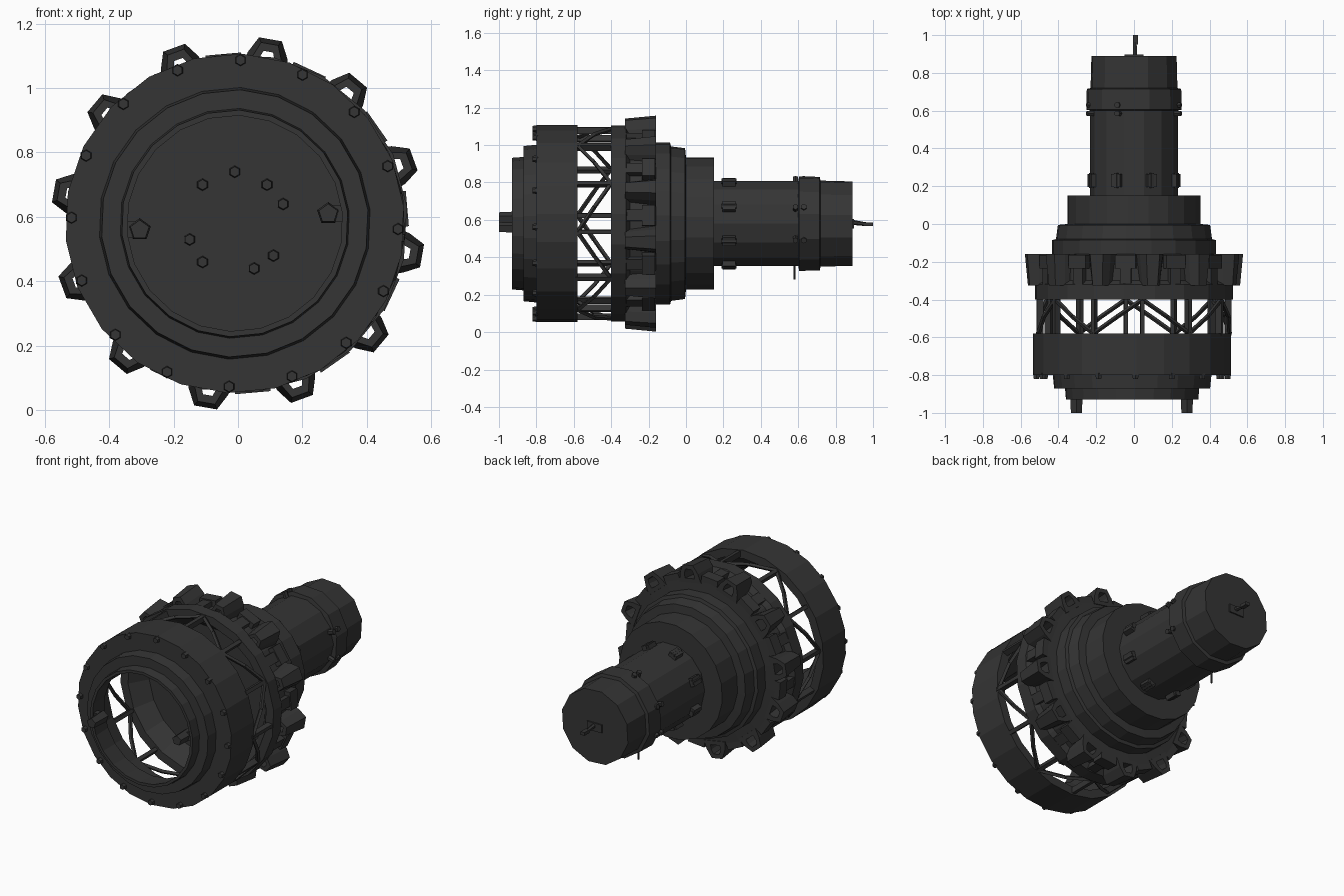
import bpy, bmesh, math
from mathutils import Matrix, Vector

cube = bpy.data.objects.get("Cube")
if cube:
    bpy.data.objects.remove(cube)

dark = bpy.data.materials.new("charcoal metal")
dark.use_nodes = True
dark.diffuse_color = (0.035, 0.035, 0.035, 1)
dark.node_tree.nodes["Principled BSDF"].inputs["Base Color"].default_value = (0.035, 0.035, 0.035, 1)
AXIS_Z = 0.58


def finish(name, bm):
    bmesh.ops.recalc_face_normals(bm, faces=bm.faces)
    me = bpy.data.meshes.new(name)
    bm.to_mesh(me)
    bm.free()
    me.materials.append(dark)
    ob = bpy.data.objects.new(name, me)
    ob.location = (0, 0, AXIS_Z)
    bpy.context.collection.objects.link(ob)
    return ob


def lathe(name, profile, sides, turn=0, x=0, closed=False):
    """Turn a (radius, y) profile round the y axis."""
    bm = bmesh.new()
    rings = []
    for r, y in profile:
        rings.append([bm.verts.new((x + r * math.cos(turn + math.tau * i / sides), y,
                                    r * math.sin(turn + math.tau * i / sides)))
                      for i in range(sides)])
    pairs = list(zip(rings, rings[1:]))
    if closed:
        pairs.append((rings[-1], rings[0]))
    else:
        bm.faces.new(rings[0])
        bm.faces.new(rings[-1])
    for a, b in pairs:
        for i in range(sides):
            j = (i + 1) % sides
            bm.faces.new((a[i], a[j], b[j], b[i]))
    return finish(name, bm)


def add_box(bm, centre, size, matrix=Matrix()):
    m = matrix @ Matrix.Translation(centre) @ Matrix.Diagonal((*size, 1))
    bmesh.ops.create_cube(bm, size=1, matrix=m)


def add_rod(bm, a, b, radius, sides=6, tip=1):
    a, b = Vector(a), Vector(b)
    rot = (b - a).to_track_quat('Z', 'Y').to_matrix().to_4x4()
    bmesh.ops.create_cone(bm, cap_ends=True, segments=sides, radius1=radius, radius2=radius * tip,
                          depth=(b - a).length, matrix=Matrix.Translation((a + b) / 2) @ rot)


def polar(r, deg, y):
    return Vector((r * math.cos(math.radians(deg)), y, r * math.sin(math.radians(deg))))


def spoke(deg):
    """Frame whose local z points outward at the given angle."""
    return Matrix.Rotation(math.radians(90 - deg), 4, 'Y')


# Hollow front drum with stepped rim
lathe("front_drum", [(0.335, -0.93), (0.352, -0.93), (0.357, -0.87), (0.415, -0.87),
                     (0.422, -0.8), (0.527, -0.8), (0.527, -0.58), (0.475, -0.58),
                     (0.46, -0.72), (0.345, -0.8)], 22, 0.1, -0.01, closed=True)

# Hollow hub behind the cage, its floor set inside
lathe("rear_hub", [(0.4, -0.3), (0.475, -0.4), (0.527, -0.4), (0.527, -0.32), (0.495, -0.3),
                   (0.495, -0.165), (0.435, -0.16), (0.435, -0.085), (0.415, -0.08),
                   (0.405, -0.005), (0.355, 0.0), (0.355, 0.15), (0.22, 0.15)], 20, 0.1)

# Shaft, collar and end cap
lathe("shaft", [(0.233, 0.14), (0.233, 0.61)], 14)
lathe("shaft_collar", [(0.23, 0.6), (0.258, 0.605), (0.255, 0.715), (0.23, 0.72)], 12, 0.2)
lathe("shaft_end_cap", [(0.235, 0.71), (0.23, 0.89)], 12, 0.2)

# Cage of posts and zigzag braces
bm = bmesh.new()
posts = 12
step = 360 / posts
for i in range(posts):
    a = 85 + i * step
    add_box(bm, (0, -0.49, 0.5), (0.022, 0.2, 0.035), spoke(a))
    y0, y1 = (-0.4, -0.58) if i % 2 == 0 else (-0.58, -0.4)
    mid = polar(0.508, a + step / 2, (y0 + y1) / 2)
    add_rod(bm, polar(0.508, a, y0), mid, 0.012, 4)
    add_rod(bm, mid, polar(0.508, a + step, y1), 0.012, 4)
finish("cage_struts", bm)

# Looped lugs, tapering toward the front, with solid teeth between
outer = [(-0.075, 0.475), (-0.062, 0.53), (-0.036, 0.58), (0.036, 0.58), (0.062, 0.53), (0.075, 0.475)]
hole = [(-0.032, 0.5), (-0.032, 0.53), (-0.02, 0.555), (0.02, 0.555), (0.032, 0.53), (0.032, 0.5)]
bm = bmesh.new()
for k in range(12):
    frame = spoke(20 + 30 * k)
    loops = []
    for y, narrow, low in ((-0.16, 1, 1), (-0.325, 0.75, 0.975)):
        for shape in (outer, hole):
            loops.append([bm.verts.new(frame @ Vector((t * narrow, y, r * low))) for t, r in shape])
    back_out, back_in, front_out, front_in = loops
    for p, q in ((back_out, back_in), (front_out, front_in), (back_out, front_out), (back_in, front_in)):
        for i in range(len(outer)):
            j = (i + 1) % len(outer)
            bm.faces.new((p[i], p[j], q[j], q[i]))
finish("looped_lugs", bm)

bm = bmesh.new()
for k in range(12):
    frame = spoke(35 + 30 * k)
    add_box(bm, (0, -0.2, 0.49), (0.11, 0.07, 0.075), frame)
    add_box(bm, (0, -0.27, 0.49), (0.06, 0.1, 0.06), frame)
finish("small_teeth", bm)

# Rim bolts on the drum face
bm = bmesh.new()
for k in range(16):
    p = polar(0.507, 22.5 * k - 2, -0.79)
    p.x -= 0.01
    add_rod(bm, p, p + Vector((0, -0.03, 0)), 0.02, 6, 0.8)
finish("rim_bolts", bm)

# Bolts on the hub floor
bm = bmesh.new()
for x, z in ((-0.11, 0.7), (-0.01, 0.74), (0.09, 0.7), (0.14, 0.64),
             (-0.15, 0.53), (-0.11, 0.46), (0.05, 0.44), (0.11, 0.48)):
    add_rod(bm, (x, -0.29, z - AXIS_Z), (x, -0.34, z - AXIS_Z), 0.02, 6, 0.8)
finish("floor_bolts", bm)

# Two front prongs on the rim
bm = bmesh.new()
for x, z in ((-0.305, -0.02), (0.28, 0.03)):
    add_rod(bm, (x, -0.88, z), (x, -1.0, z), 0.036, 5, 0.85)
    add_box(bm, (x * 1.08, -0.9, z), (0.05, 0.04, 0.05))
finish("front_prongs", bm)

# Clips round the shaft
bm = bmesh.new()
for k in range(8):
    frame = spoke(22.5 + 45 * k)
    add_box(bm, (0, 0.23, 0.235), (0.05, 0.07, 0.04), frame)
    add_rod(bm, frame @ Vector((0, 0.19, 0.245)), frame @ Vector((0, 0.27, 0.245)), 0.014)
finish("shaft_clips", bm)

# Collar screws and thin lower pin
bm = bmesh.new()
for a in (20, 110, 160, 200, 340):
    for y in (0.585, 0.63):
        add_rod(bm, polar(0.22, a, y), polar(0.265, a, y), 0.016)
add_rod(bm, (-0.08, 0.58, -0.2), (-0.08, 0.58, -0.3), 0.005)
finish("collar_screws_and_pin", bm)

# Rear tail fitting
bm = bmesh.new()
add_box(bm, (0, 0.892, 0), (0.1, 0.012, 0.05))
add_rod(bm, (0.005, 0.88, 0.008), (0.005, 0.97, -0.004), 0.014, 6, 0.7)
add_box(bm, (0.008, 0.975, -0.004), (0.026, 0.05, 0.02))
finish("tail_fitting", bm)
